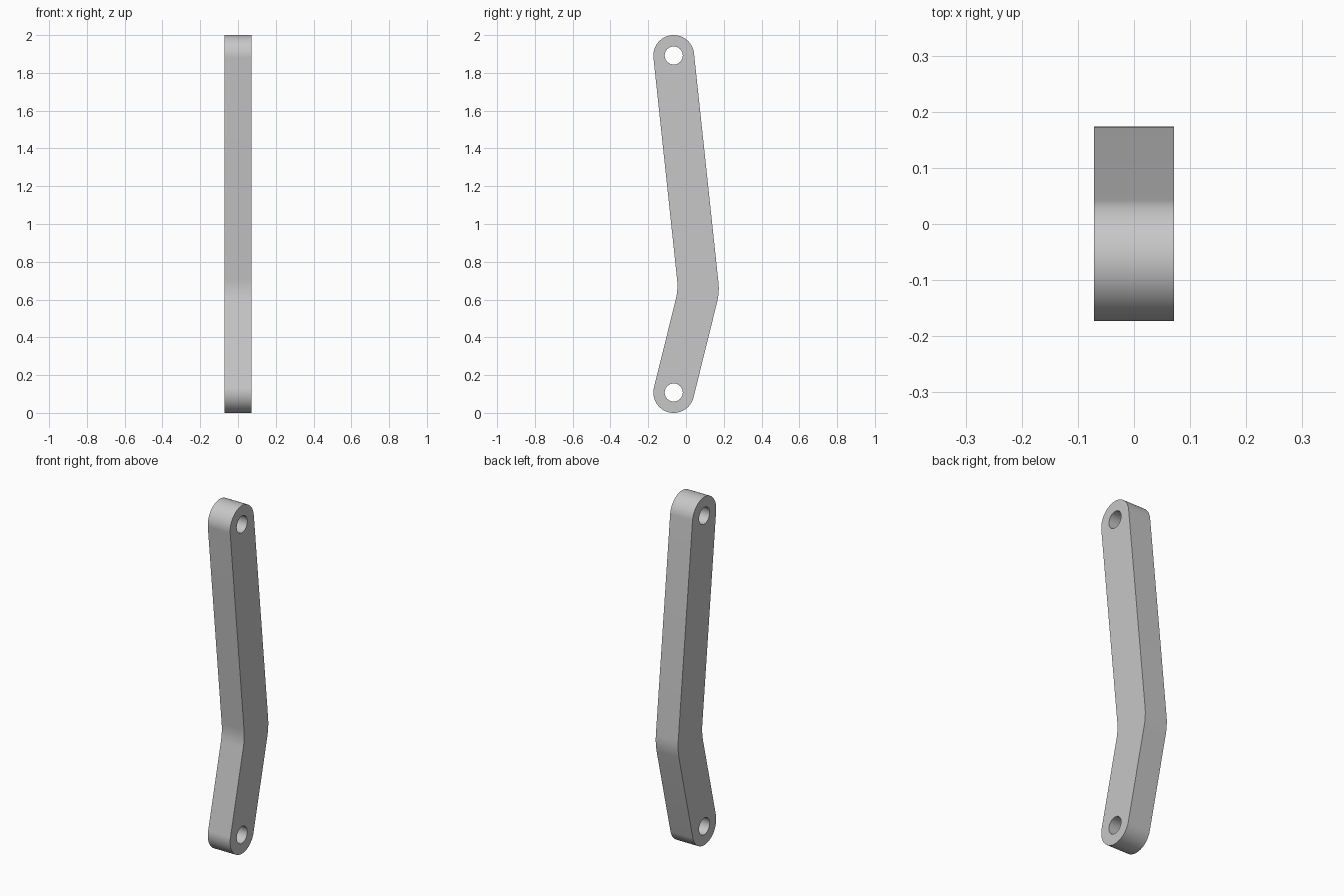
import bpy, bmesh
from math import cos, sin, atan2, pi, radians
from mathutils import Vector

cube = bpy.data.objects.get("Cube")
if cube:
    bpy.data.objects.remove(cube, do_unlink=True)

# Dimensions: 2D points are (y, z)
HALF_THICK = 0.071
END_R, HOLE_R, FILLET_R = 0.108, 0.048, 0.3
bottom, bend, top = Vector((-0.065, 0.108)), Vector((0.068, 0.645)), Vector((-0.065, 1.892))


def arc(centre, radius, start, end, steps):
    """Points along an arc, both ends included."""
    angles = [start + (end - start) * i / steps for i in range(steps + 1)]
    return [centre + radius * Vector((cos(a), sin(a))) for a in angles]


def side_angle(a, b):
    """Angle of the outward side normal of the straight from a to b."""
    d = b - a
    return atan2(-d.x, d.y)


# Outline: rounded ends joined by straights with a filleted bend
low, high = side_angle(bottom, bend), side_angle(bend, top)
mid, half = (low + high) / 2, (high - low) / 2
bisector = Vector((cos(mid), sin(mid))) / cos(half)
outline = (arc(bottom, END_R, low - pi, low, 40)
           + arc(bend + bisector * (END_R - FILLET_R), FILLET_R, low, high, 8)
           + arc(top, END_R, high, high + pi, 40)
           + arc(bend - bisector * (END_R + FILLET_R), FILLET_R, high, low, 8))
holes = [arc(c, HOLE_R, 0, 2 * pi, 40)[:-1] for c in (bottom, top)]

# Fill the pierced profile and extrude it to full thickness
bm = bmesh.new()
edges = []
for loop in [outline] + holes:
    verts = [bm.verts.new((-HALF_THICK, p.x, p.y)) for p in loop]
    edges += [bm.edges.new((v, verts[i - 1])) for i, v in enumerate(verts)]
bmesh.ops.triangle_fill(bm, edges=edges, use_beauty=True, normal=(-1, 0, 0))
solid = bmesh.ops.extrude_face_region(bm, geom=bm.faces[:], use_keep_orig=True)
moved = [g for g in solid["geom"] if isinstance(g, bmesh.types.BMVert)]
bmesh.ops.translate(bm, verts=moved, vec=(2 * HALF_THICK, 0, 0))
bmesh.ops.recalc_face_normals(bm, faces=bm.faces[:])
mesh = bpy.data.meshes.new("bent_link_arm")
bm.to_mesh(mesh)
bm.free()

arm = bpy.data.objects.new("bent_link_arm", mesh)
bpy.context.collection.objects.link(arm)

# Plain grey finish
grey = bpy.data.materials.new("light_grey")
grey.use_nodes = True
colour = (0.57, 0.57, 0.57, 1)
grey.diffuse_color = colour
grey.node_tree.nodes["Principled BSDF"].inputs["Base Color"].default_value = colour
mesh.materials.append(grey)

# Smooth curved walls, crisp rims
bpy.ops.object.select_all(action="DESELECT")
arm.select_set(True)
bpy.context.view_layer.objects.active = arm
bpy.ops.object.shade_smooth_by_angle(angle=radians(30))
